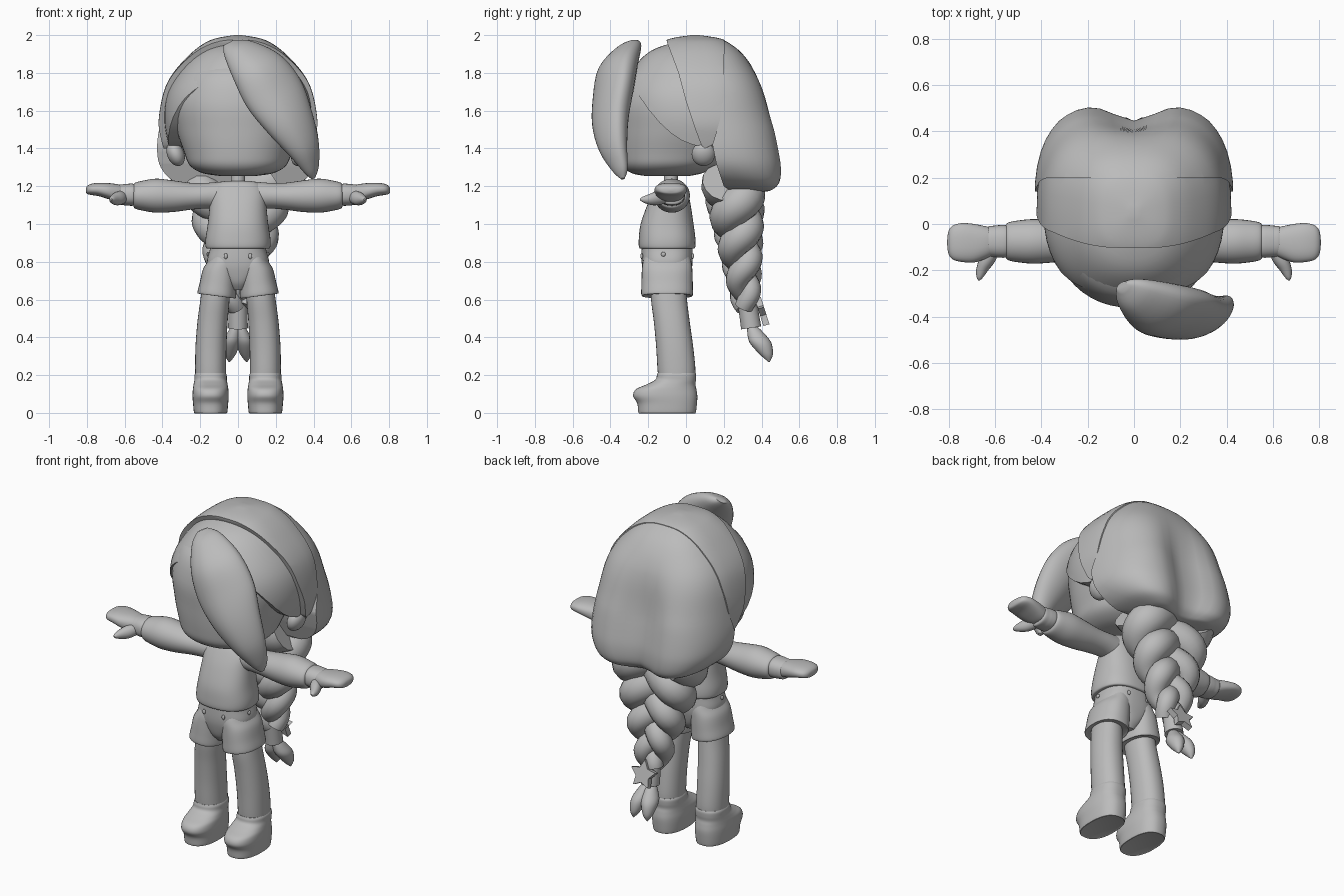
import bpy, bmesh, math
from mathutils import Vector

if "Cube" in bpy.data.objects:
    bpy.data.objects.remove(bpy.data.objects["Cube"])

GREY = (0.5, 0.5, 0.5, 1)
clay = bpy.data.materials.new("clay_grey")
clay.use_nodes = True
clay.diffuse_color = GREY
clay.node_tree.nodes["Principled BSDF"].inputs["Base Color"].default_value = GREY
X, Y, Z = Vector((1, 0, 0)), Vector((0, 1, 0)), Vector((0, 0, 1))


def finish(ob, angle=40):
    ob.data.materials.clear()
    ob.data.materials.append(clay)
    bpy.ops.object.select_all(action='DESELECT')
    ob.select_set(True)
    bpy.context.view_layer.objects.active = ob
    bpy.ops.object.shade_smooth_by_angle(angle=math.radians(angle))
    return ob


def mesh_object(name, bm, angle=40):
    bmesh.ops.recalc_face_normals(bm, faces=bm.faces)
    me = bpy.data.meshes.new(name)
    bm.to_mesh(me)
    bm.free()
    ob = bpy.data.objects.new(name, me)
    bpy.context.collection.objects.link(ob)
    return finish(ob, angle)


def smooth_rows(rows, steps=5):
    """Catmull-Rom interpolation of section rows."""
    out = []
    for i in range(len(rows) - 1):
        a, b, c, d = (rows[max(0, min(len(rows) - 1, i + k))] for k in (-1, 0, 1, 2))
        for s in range(steps):
            t = s / steps
            out.append([q + 0.5 * t * (r - p + t * (2 * p - 5 * q + 4 * r - e + t * (3 * (q - r) + e - p)))
                        for p, q, r, e in zip(a, b, c, d)])
    return out + [list(rows[-1])]


def loft(name, rows, u=X, v=Y, power=2.0, n=32, shape=None):
    """Superellipse sections (x, y, z, half width, half depth) joined into a solid."""
    bm, rings = bmesh.new(), []
    for x, y, z, w, d in smooth_rows(rows):
        ring = []
        for k in range(n):
            c, s = math.cos(math.tau * k / n), math.sin(math.tau * k / n)
            c, s = (math.copysign(abs(q) ** (2 / power), q) for q in (c, s))
            p = Vector((x, y, z)) + u * (c * max(w, .004)) + v * (s * max(d, .004))
            ring.append(bm.verts.new(shape(p) if shape else p))
        rings.append(ring)
    for a, b in zip(rings, rings[1:]):
        for k in range(n):
            bm.faces.new((a[k], a[(k + 1) % n], b[(k + 1) % n], b[k]))
    bm.faces.new(rings[0])
    bm.faces.new(rings[-1])
    return mesh_object(name, bm)


def stack(name, rows, power=2.0, x=0, shape=None):
    """Upright loft from (z, centre y, half width, half depth)."""
    return loft(name, [(x, cy, z, w, d) for z, cy, w, d in rows], power=power, n=48, shape=shape)


def prism(name, pts, place, thick, angle=30):
    """Extrude a 2D outline; place maps (a, b, depth) to a point."""
    bm = bmesh.new()
    lo, hi = ([bm.verts.new(place(a, b, s * thick)) for a, b in pts] for s in (-1, 1))
    bm.faces.new(lo)
    bm.faces.new(hi)
    for i in range(len(pts)):
        j = (i + 1) % len(pts)
        bm.faces.new((lo[i], lo[j], hi[j], hi[i]))
    return mesh_object(name, bm, angle)


def keep_inside(ob, side_outline):
    """Trim an object to a side outline given in (y, z)."""
    cutter = prism("trim_helper", side_outline, lambda a, b, t: Vector((t, a, b)), 1)
    mod = ob.modifiers.new("trim", 'BOOLEAN')
    mod.operation, mod.object, mod.solver = 'INTERSECT', cutter, 'EXACT'
    bpy.context.view_layer.update()
    me = bpy.data.meshes.new_from_object(ob.evaluated_get(bpy.context.evaluated_depsgraph_get()))
    ob.modifiers.clear()
    ob.data = me
    bpy.data.objects.remove(cutter)
    finish(ob)


def ball(name, loc, scale, rot=(0, 0, 0)):
    bpy.ops.mesh.primitive_uv_sphere_add(segments=24, ring_count=16, location=loc, rotation=rot)
    ob = bpy.context.object
    ob.name, ob.scale = name, scale
    return finish(ob)


# Head and ears
stack("face", [(1.255, -.1, .1, .12), (1.27, -.1, .19, .19), (1.31, -.085, .255, .25),
               (1.38, -.065, .285, .285), (1.5, -.03, .325, .328), (1.65, 0, .35, .358),
               (1.8, .02, .295, .325), (1.9, .04, .18, .19)], 2.2)
for s, side in ((1, "left"), (-1, "right")):
    ball(side + "_ear", (s * .33, .092, 1.37), (.045, .062, .066), (0, s * .4, 0))


# Back hair with a groove down the middle, and the wide headband
def groove(p):
    k = max(0, min(1, (p.y - .1) / .3)) * max(0, min(1, (1.85 - p.z) / .35))
    p.y += k * (.045 - .085 * math.exp(-(p.x / .13) ** 2))
    return p


dome = [(1.7, .05, .385, .36), (1.8, .05, .335, .32), (1.9, .05, .245, .25), (1.96, .05, .165, .175)]
hair = [(1.17, .33, .16, .09), (1.18, .31, .23, .14), (1.22, .23, .335, .25), (1.3, .13, .41, .355),
        (1.4, .08, .43, .39), (1.55, .05, .415, .39)] + dome + [(1.985, .05, .1, .11), (1.993, .05, .02, .02)]
strap = [(1.36, .05, .375, .36), (1.45, .05, .4, .385), (1.55, .05, .412, .39)] + dome + [(1.985, .05, .1, .11)]
band_back = [(.14, 1.42), (.18, 1.55), (.2, 1.7), (.205, 2.1)]
band_front = [(-.13, 2.1), (-.1, 1.96), (-.04, 1.8), (.0, 1.65), (.05, 1.5), (.08, 1.42)]
back = stack("back_hair", hair, 2.7, shape=groove)
keep_inside(back, [(.34, 1.1), (.2, 1.2), (.16, 1.32)] + band_back + [(.8, 2.1), (.8, 1.1)])
band = stack("headband", [(z, cy, w + .008, d + .008) for z, cy, w, d in strap] + [(2, .05, .02, .02)], 2.7)
keep_inside(band, band_back + band_front + [(.1, 1.4)])

# Front hair cap with a side sweep toward the ears
cap = stack("front_hair", [(1.38, .05, .36, .37), (1.55, .05, .39, .405), (1.7, .05, .37, .395),
                           (1.83, .05, .29, .325), (1.92, .05, .19, .23), (1.97, .05, .06, .08)], 2.2)
sweep = [(.1 - .06 * i, 1.41 + 2.2 * (.06 * i) ** 2) for i in range(9)]
keep_inside(cap, sweep + [(-.6, 2.1), (.02, 2.1), (.1, 1.7)])

# Leaf-shaped fringe hanging over one side of the face
loft("fringe", [(-.05, -.27, 1.96, .03, .02), (.0, -.305, 1.93, .085, .065), (.1, -.36, 1.83, .145, .1),
                (.19, -.385, 1.69, .165, .1), (.275, -.4, 1.54, .135, .09), (.35, -.385, 1.4, .09, .07),
                (.39, -.35, 1.29, .045, .04), (.40, -.335, 1.24, .01, .01)],
     u=Vector((.85, .3, .45)), power=1.8)

# Neck, sweater and shorts
stack("neck", [(1.16, -.08, .04, .04), (1.3, -.08, .035, .035)])
stack("sweater", [(.87, -.1, .155, .13), (.875, -.1, .17, .148), (.92, -.1, .172, .15), (1.0, -.1, .16, .14),
                  (1.1, -.09, .15, .115), (1.17, -.08, .145, .09), (1.215, -.075, .115, .065),
                  (1.228, -.075, .06, .04)], 2.4)
stack("shorts_waist", [(.65, -.1, .04, .08), (.69, -.1, .08, .11), (.75, -.1, .15, .128), (.8, -.1, .164, .135),
                       (.86, -.1, .15, .135), (.88, -.1, .148, .133)], 2.5)
for a in (-.065, .065):
    for y in (-.235, .035):
        ball("belt_loop", (a, y, .83), (.01, .007, .015))
for a in (-.16, .16):
    ball("side_button", (a, -.12, .84), (.007, .012, .012))


# Arms, hands and legs
for s, side in ((1, "left"), (-1, "right")):
    loft(side + "_sleeve", [(s * x, -.075, z, w, d) for x, z, w, d in (
        (.08, 1.15, .075, .07), (.16, 1.15, .068, .075), (.24, 1.147, .07, .08), (.34, 1.147, .083, .09),
        (.43, 1.15, .09, .096), (.5, 1.15, .08, .09), (.545, 1.15, .068, .08), (.555, 1.15, .05, .06))], u=Z)
    loft(side + "_cuff", [(s * x, -.075, 1.155, r, r + .012) for x, r in (
        (.53, .05), (.555, .058), (.58, .058), (.6, .056), (.63, .052), (.635, .035))], u=Z, power=2.3)
    loft(side + "_hand", [(s * x, y, z, w, d) for x, y, z, w, d in (
        (.6, -.075, 1.16, .04, .055), (.64, -.08, 1.165, .046, .07), (.69, -.083, 1.175, .042, .083),
        (.74, -.08, 1.183, .035, .084), (.78, -.08, 1.183, .029, .074), (.8, -.08, 1.18, .02, .05),
        (.806, -.08, 1.18, .005, .01))], u=Z, power=2.4)
    loft(side + "_thumb", [(s * x, y, z, w, w) for x, y, z, w in (
        (.61, -.1, 1.145, .035), (.635, -.16, 1.135, .036), (.655, -.2, 1.13, .026),
        (.665, -.23, 1.13, .014), (.668, -.243, 1.13, .004))], u=Z, v=X, n=16)
    loft(side + "_shorts_leg", [(s * x, -.1, z, w, d) for x, z, w, d in (
        (.113, .622, .09, .12), (.113, .623, .102, .136), (.105, .68, .097, .136), (.095, .75, .09, .134),
        (.08, .8, .075, .128), (.075, .85, .06, .11))], u=Vector((1, 0, s * .13)), power=2.3)
    loft(side + "_leg", [(s * x, y, z, w, d) for x, y, z, w, d in (
        (.143, -.05, .14, .08, .09), (.145, -.05, .22, .082, .1), (.143, -.06, .35, .082, .098),
        (.135, -.075, .48, .08, .095), (.122, -.09, .6, .077, .095), (.115, -.095, .7, .07, .09))], power=2.2)
    # Boots with a rounded toe and a thick sole
    stack(side + "_boot", [(.0, -.1, .08, .145), (.002, -.1, .088, .152), (.05, -.1, .093, .158), (.09, -.11, .096, .17),
                           (.125, -.105, .094, .16), (.15, -.08, .09, .13), (.175, -.055, .086, .108),
                           (.2, -.05, .085, .104), (.212, -.05, .08, .1)], 2.4, x=s * .145)


# Thick three-strand braid
for k in range(3):
    cu = bpy.data.curves.new("braid_strand", 'CURVE')
    cu.dimensions, cu.bevel_depth, cu.bevel_resolution, cu.use_fill_caps = '3D', 1, 5, True
    sp = cu.splines.new('POLY')
    sp.points.add(60)
    for i, p in enumerate(sp.points):
        t = i / 60
        a = math.tau * (1.3 * t + k / 3)
        p.co = ((.205 - .165 * t) * math.sin(a), .25 + .07 * t + (.062 - .037 * t) * math.sin(2 * a),
                1.22 - .66 * t, 1)
        p.radius = .112 - .063 * t
    ob = bpy.data.objects.new("braid_strand", cu)
    bpy.context.collection.objects.link(ob)
    bpy.ops.object.select_all(action='DESELECT')
    ob.select_set(True)
    bpy.context.view_layer.objects.active = ob
    bpy.ops.object.convert(target='MESH')
    finish(bpy.context.object)

# Hair tie, star clasp and the two loose tips
loft("hair_tie", [(0, .325, .58, .05, .05), (0, .345, .45, .052, .053)], v=Vector((0, 1, .15)))
star = [((.085, .045)[i % 2] * math.sin(i * math.pi / 5), (.085, .045)[i % 2] * math.cos(i * math.pi / 5))
        for i in range(10)]
prism("star_clasp", star, lambda a, b, t: Vector((a, .405 - .3 * b + t, .53 + .95 * b + .3 * t)), .016)
for s in (-1, 1):
    loft("braid_tip", [(s * x, y, z, w, d) for x, y, z, w, d in (
        (.01, .345, .47, .018, .02), (.022, .37, .42, .037, .045), (.034, .395, .37, .046, .057),
        (.042, .425, .31, .03, .035), (.046, .44, .27, .004, .004))], n=20)
